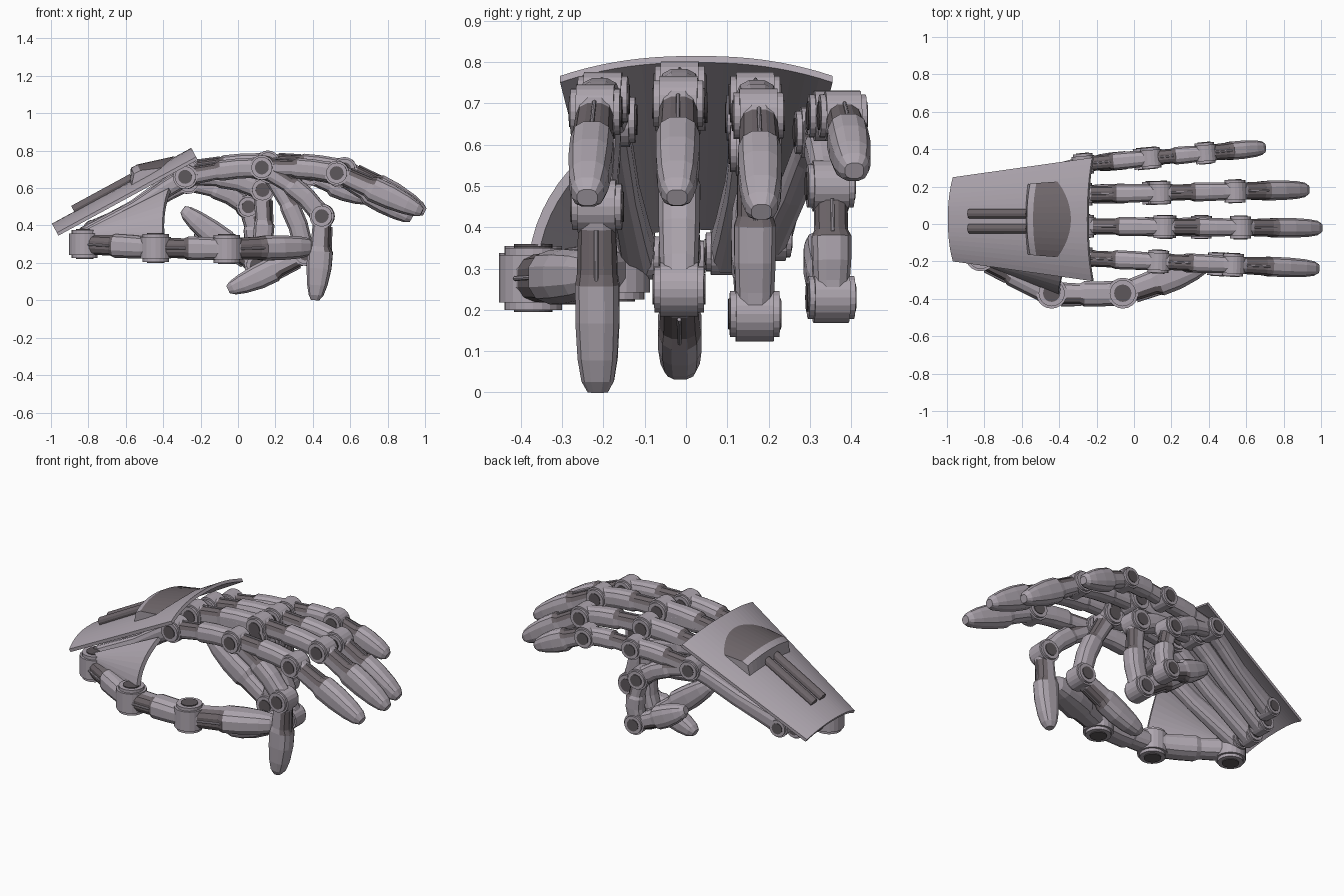
import bpy, bmesh, math
from mathutils import Vector as V, Matrix

if "Cube" in bpy.data.objects:
    bpy.data.objects.remove(bpy.data.objects["Cube"])


def mat(name, col):
    m = bpy.data.materials.new(name)
    m.diffuse_color = (*col, 1)
    m.use_nodes = True
    m.node_tree.nodes["Principled BSDF"].inputs["Base Color"].default_value = m.diffuse_color
    return m


SHELL = mat("mauve grey shell", (0.42, 0.378, 0.425))
RECESS = mat("dark grey recess", (0.155, 0.132, 0.143))
PIN = mat("charcoal pin", (0.11, 0.096, 0.105))


def make(name, bm, *mats):
    bmesh.ops.recalc_face_normals(bm, faces=bm.faces)
    me = bpy.data.meshes.new(name)
    bm.to_mesh(me)
    bm.free()
    for m in mats:
        me.materials.append(m)
    ob = bpy.data.objects.new(name, me)
    bpy.context.collection.objects.link(ob)
    return ob


def add_cyl(bm, a, b, r, mi=0, seg=20):
    d = b - a
    mx = Matrix.Translation((a + b) / 2) @ d.to_track_quat('Z', 'Y').to_matrix().to_4x4()
    g = bmesh.ops.create_cone(bm, cap_ends=True, segments=seg, radius1=r,
                              radius2=r, depth=d.length, matrix=mx)
    for f in {f for v in g['verts'] for f in v.link_faces}:
        f.material_index = mi


# section = (position along, half width, half height, bow to the back of the hand)
BONE = [(.03, .044, .058, 0), (.13, .044, .048, .006), (.40, .044, .045, .024), (.46, .052, .056, .030),
        (.68, .051, .055, .030), (.86, .048, .055, .012), (.98, .044, .060, 0)]
TIP = [(.03, .044, .060, 0), (.12, .047, .050, .002), (.36, .050, .054, .002), (.42, .054, .070, .002),
       (.62, .054, .068, .002), (.82, .049, .055, -.002), (.94, .040, .040, -.006), (1, .025, .022, -.010)]
PALM = [(0, .046, .060, 0), (.2, .040, .056, -.004), (.5, .036, .050, -.010), (.8, .040, .048, 0), (1, .045, .050, 0)]


def segment(name, a, b, side, prof, k=1.0, bow=1.0, dark=True):
    """Lofted finger bone with a dark recess and a thin rod on its back."""
    d = b - a
    dn = d.normalized()
    side = (side - dn * side.dot(dn)).normalized()
    up = dn.cross(side)
    n = 12
    bm = bmesh.new()
    rings = []
    for t, w, h, off in prof:
        ring = []
        for i in range(n):
            an = math.tau * (i + .5) / n
            c, s = math.cos(an), math.sin(an)
            c = math.copysign(abs(c) ** .75, c)
            s = math.copysign(abs(s) ** .75, s)
            ring.append(bm.verts.new(a + d * t + side * (c * w * k) + up * ((s * h + off * bow) * k)))
        rings.append(ring)
    for j in range(len(rings) - 1):
        for i in range(n):
            i2 = (i + 1) % n
            f = bm.faces.new((rings[j][i], rings[j][i2], rings[j + 1][i2], rings[j + 1][i]))
            if dark and j in (1, 2) and i in (0, 1, 2, 3, 4):
                f.material_index = 1
    bm.faces.new(rings[0])
    bm.faces.new(rings[-1])
    if dark:
        h0, h1 = (prof[q][2] + prof[q][3] * bow + .003 for q in (1, 2))
        add_cyl(bm, a + d * prof[1][0] + up * h0 * k, a + d * .42 + up * h1 * k, .005 * k, 0, 8)
    make(name, bm, SHELL, RECESS)


def joint(name, p, side, k=1.0):
    """Hinge barrel with stepped flange and dark pin on both ends."""
    bm = bmesh.new()
    s = side.normalized() * k
    add_cyl(bm, p - s * .046, p + s * .046, .066 * k, 0)
    add_cyl(bm, p - s * .060, p + s * .060, .056 * k, 0)
    add_cyl(bm, p - s * .064, p + s * .064, .037 * k, 1)
    make(name, bm, SHELL, PIN)


def chain(name, pts, side, k, bow, start=0):
    for i in range(start, len(pts) - 1):
        last = i == len(pts) - 2
        joint(f"{name}_joint_{i + 1}", pts[i], side, k)
        segment(f"{name}_{'tip' if last else 'bone'}_{i + 1}", pts[i], pts[i + 1], side,
                TIP if last else BONE, k, bow)


# Fingers: knuckle y, y slope, scale, extended x/z, curled x/z, first curled segment, wrist x/z
FINGERS = {
    "index": (-.185, -.045, 1.0, [(-.28, .66), (.13, .71), (.53, .68), (.985, .475)],
              [(-.28, .66), (.13, .71), (.45, .45), (.42, 0)], 1, (-.82, .33)),
    "middle": (-.012, -.008, 1.0, [(-.27, .69), (.16, .735), (.57, .70), (1.0, .475)],
               [(-.27, .69), (.17, .69), (.36, .25), (-.05, .05)], 0, (-.82, .32)),
    "ring": (.16, .02, 1.0, [(-.28, .665), (.14, .71), (.54, .67), (.93, .44)],
             [(-.28, .665), (.13, .59), (.10, .19), (-.30, .48)], 0, (-.81, .34)),
    "little": (.325, .09, .93, [(-.27, .63), (.09, .67), (.38, .67), (.70, .54)],
               [(-.27, .63), (.05, .50), (.07, .23), (-.23, .36)], 0, (-.77, .375)),
}
for name, (y0, sl, k, ext, cur, start, (wx, wz)) in FINGERS.items():
    def place(q):
        return [V((x, y0 + sl * (x + .22), z)) for x, z in q]
    side = V((-sl, 1, 0))
    e = place(ext)
    chain(name + "_extended", e, side, k, .35)
    chain(name + "_curled", place(cur), side, k, .8, start)
    # palm bone back to the wrist
    wrist = V((wx, y0 * .62, wz))
    segment(name + "_palm_bone", wrist, e[0], side, PALM, k, 1, False)
    joint(name + "_wrist_joint", wrist, side, .85)

# Thumb, hinged about the vertical
thumb = [V((-.82, -.17, .30)), V((-.44, -.37, .28)), V((-.06, -.37, .275)), V((.40, -.205, .285))]
chain("thumb", thumb, V((0, 0, 1)), 1.25, .1)

# Web between thumb and palm
A, B, C = V((-.87, -.19, .35)), V((-.37, -.22, .60)), V((-.40, -.38, .33))
bm = bmesh.new()
N = 8
grid = []
for i in range(N + 1):
    t = i / N
    row = []
    for j in range(N + 1):
        s = j / N
        p = A.lerp(B, t).lerp(A.lerp(C, t), s)
        bulge = 4 * s * (1 - s) * t
        row.append(bm.verts.new(p + V((-.015, -.03, .01)) * bulge))
    grid.append(row)
for i in range(N):
    for j in range(N):
        bm.faces.new((grid[i][j], grid[i + 1][j], grid[i + 1][j + 1], grid[i][j + 1]))
bmesh.ops.remove_doubles(bm, verts=bm.verts, dist=1e-4)
web = make("thumb_web", bm, SHELL)
web.modifiers.new("thickness", 'SOLIDIFY').thickness = .025

# Back-of-hand plate: u along, v across, h above the surface
NRM = V((-.477, 0, .879))


def plate(u, v, h=0):
    p = V((-.995 + .745 * u, .025 + v * (.225 + .105 * u), .41 + .405 * u))
    return p + NRM * (h - .055 * abs(v) ** 2.3)


bm = bmesh.new()
M = 20
vs = [[[bm.verts.new(plate(u, -1 + 2 * i / M, h)) for i in range(M + 1)] for u in (0, 1)] for h in (0, -.018)]
for i in range(M):
    for L in vs:
        bm.faces.new((L[0][i], L[0][i + 1], L[1][i + 1], L[1][i]))
    for r in (0, 1):
        bm.faces.new((vs[0][r][i], vs[0][r][i + 1], vs[1][r][i + 1], vs[1][r][i]))
for i in (0, M):
    bm.faces.new((vs[0][0][i], vs[0][1][i], vs[1][1][i], vs[1][0][i]))
make("back_plate", bm, SHELL)

# Raised wedge on the plate: light wall, dark sloping top
bm = bmesh.new()
cols = []
for i in range(13):
    w = -1 + i / 6
    v = w * .66
    pts = [(.555, -.005), (.605, .06), (.65, .06), (.885 - .11 * w * w, .003)]
    cols.append([bm.verts.new(plate(u, v, h - (.015 * w * w if q in (1, 2) else 0)))
                 for q, (u, h) in enumerate(pts)])
for a, b in zip(cols, cols[1:]):
    for q in range(3):
        f = bm.faces.new((a[q], a[q + 1], b[q + 1], b[q]))
        f.material_index = int(q == 2)
for c in (cols[0], cols[-1]):
    bm.faces.new(c)
make("plate_wedge", bm, SHELL, RECESS)

# Twin rods on the plate
bm = bmesh.new()
for y in (-.025, .055):
    a, b = plate(.16, 0, .008), plate(.58, 0, .008)
    a.y = b.y = y
    add_cyl(bm, a, b, .026, 0, 12)
make("plate_rods", bm, RECESS)
